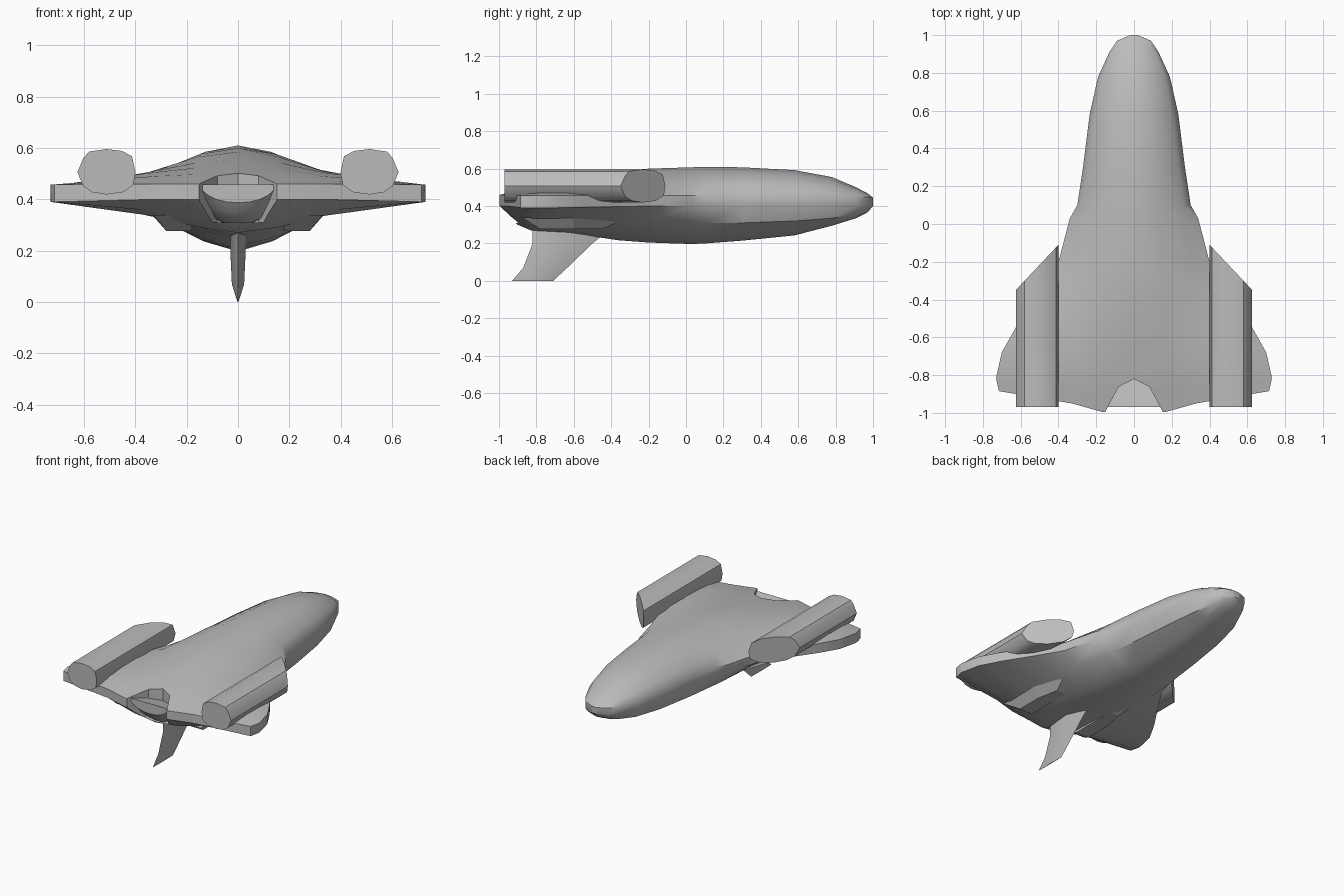
import bpy, bmesh, math

old = bpy.data.objects.get("Cube")
if old:
    bpy.data.objects.remove(old)

grey = bpy.data.materials.new("hull_grey")
grey.use_nodes = True
COLOUR = (0.5, 0.5, 0.5, 1)
grey.diffuse_color = COLOUR
grey.node_tree.nodes["Principled BSDF"].inputs["Base Color"].default_value = COLOUR


def loft(name, rings, strip_caps=False, smooth=True):
    """Join equal rings of points into a closed solid."""
    bm = bmesh.new()
    loops = [[bm.verts.new(p) for p in ring] for ring in rings]
    n = len(loops[0])
    for a, b in zip(loops, loops[1:]):
        for i in range(n):
            j = (i + 1) % n
            bm.faces.new((a[i], a[j], b[j], b[i]))
    for cap in (loops[0], loops[-1]):
        if strip_caps:
            for i in range(n // 2 - 1):
                bm.faces.new((cap[i], cap[i + 1], cap[n - 2 - i], cap[n - 1 - i]))
        else:
            bm.faces.new(cap)
    bmesh.ops.recalc_face_normals(bm, faces=bm.faces)
    mesh = bpy.data.meshes.new(name)
    bm.to_mesh(mesh)
    bm.free()
    mesh.materials.append(grey)
    ob = bpy.data.objects.new(name, mesh)
    bpy.context.collection.objects.link(ob)
    if smooth:
        bpy.ops.object.select_all(action="DESELECT")
        ob.select_set(True)
        bpy.context.view_layer.objects.active = ob
        bpy.ops.object.shade_smooth_by_angle(angle=math.radians(35))
    return ob


# Hull stations: y, rim width, shoulder width, ridge, shoulder, chine, keel
STATIONS = [
    (1.0, .02, .015, .445, .445, .40, .40),
    (.97, .09, .07, .468, .455, .385, .365),
    (.91, .13, .11, .50, .475, .355, .335),
    (.78, .19, .16, .555, .50, .335, .295),
    (.58, .235, .2, .592, .52, .32, .243),
    (.3, .27, .235, .607, .525, .31, .215),
    (.1, .3, .26, .61, .52, .31, .2),
    (.03, .34, .27, .607, .52, .31, .197),
    (-.2, .4, .3, .6, .515, .32, .205),
    (-.36, .5, .32, .585, .515, .33, .217),
    (-.55, .627, .33, .555, .51, .335, .245),
    (-.68, .70, .33, .53, .505, .335, .258),
    (-.83, .73, .33, .50, .49, .335, .27),
    (-.9, .725, .33, .485, .475, .355, .30),
    (-1.0, .715, .33, .46, .46, .40, .40),
]


def trailing_edge(x):
    x = abs(x)
    if x < .15:
        return -1.0
    if x < .4:
        return -1.0 + .28 * (x - .15)
    return max(-.93, min(-.885, -.93 + .2 * (x - .4)))


def hull_ring(y, w, r, ridge, shoulder, chine, keel):
    rim_top = .445 + .012 * min(1, w / .3)
    rim_low = .40 - .01 * max(0, (w - .4) / .33)
    top = [(w, rim_top), (r, shoulder), (r / 2, shoulder + .72 * (ridge - shoulder))]
    low = [(w, rim_low), (r, chine), (r / 2, keel + .35 * (chine - keel))]

    def across(half, middle):
        return [(-x, z) for x, z in half] + [(0, middle)] + half[::-1]

    ring = []
    for x, z in across(top, ridge) + across(low, keel)[::-1]:
        back = max(0, (-.8 - y) / .2)
        yy = -.8 + back * (trailing_edge(x) + .8) if back else y
        ring.append((x, yy, z))
    return ring


hull = loft("hull", [hull_ring(*s) for s in STATIONS], strip_caps=True)

# Rear notch cut through the hull
notch = [(-.17, -1.05), (-.15, -.99), (-.08, -.86), (0, -.82),
         (.08, -.86), (.15, -.99), (.17, -1.05)]
cutter = loft("notch_cutter", [[(x, y, z) for x, y in notch] for z in (.31, .8)],
              smooth=False)
cut = hull.modifiers.new("notch", "BOOLEAN")
cut.operation = "DIFFERENCE"
cut.solver = "EXACT"
cut.object = cutter
cutter.hide_render = True
cutter.hide_viewport = True
cutter.display_type = "WIRE"

# Rounded engine bowl filling the notch
bowl = []
for y, depth, top in ((-.97, .07, .457), (-.94, .11, .45), (-.88, .158, .435), (-.78, .165, .41)):
    bowl.append([(.145 * math.cos(a), y, top - (depth - .457 + top) * math.sin(a))
                 for a in (math.pi * i / 10 for i in range(11))])
loft("engine_bowl", bowl)

# Flattened engine tubes with raked front ends, and lower strakes
TUBE = [(-.113, 0), (-.1, .062), (-.06, .083), (0, .09), (.068, .08),
        (.09, .055), (.113, 0), (.09, -.055), (.055, -.078), (0, -.087),
        (-.065, -.078), (-.105, -.05)]
for side, label in ((1, "left"), (-1, "right")):
    front = [(side * (.513 + x), -.23 - 1.06 * x, .506 + z) for x, z in TUBE]
    rear = [(x, -.97, z) for x, y, z in front]
    loft(label + "_engine_tube", [rear, front])

    upper = [(.18, -.88), (.33, -.88), (.335, -.6), (.30, -.3), (.18, -.3)]
    lower = [(.18, -.78), (.28, -.78), (.28, -.6), (.25, -.45), (.18, -.45)]
    loft(label + "_strake", [[(side * x, y, .34) for x, y in upper],
                             [(side * x, y, .277) for x, y in lower]], smooth=False)

# Swept belly fin, thinning to a sharp lower edge
fin = []
for z, back, lead, half in ((.29, -.82, -.39, .032), (.2, -.82, -.5, .03),
                            (.07, -.87, -.635, .024), (.0, -.93, -.71, .002)):
    mid = (back + lead) / 2
    fin.append([(0, back, z), (half, mid, z), (0, lead, z), (-half, mid, z)])
loft("belly_fin", fin)
